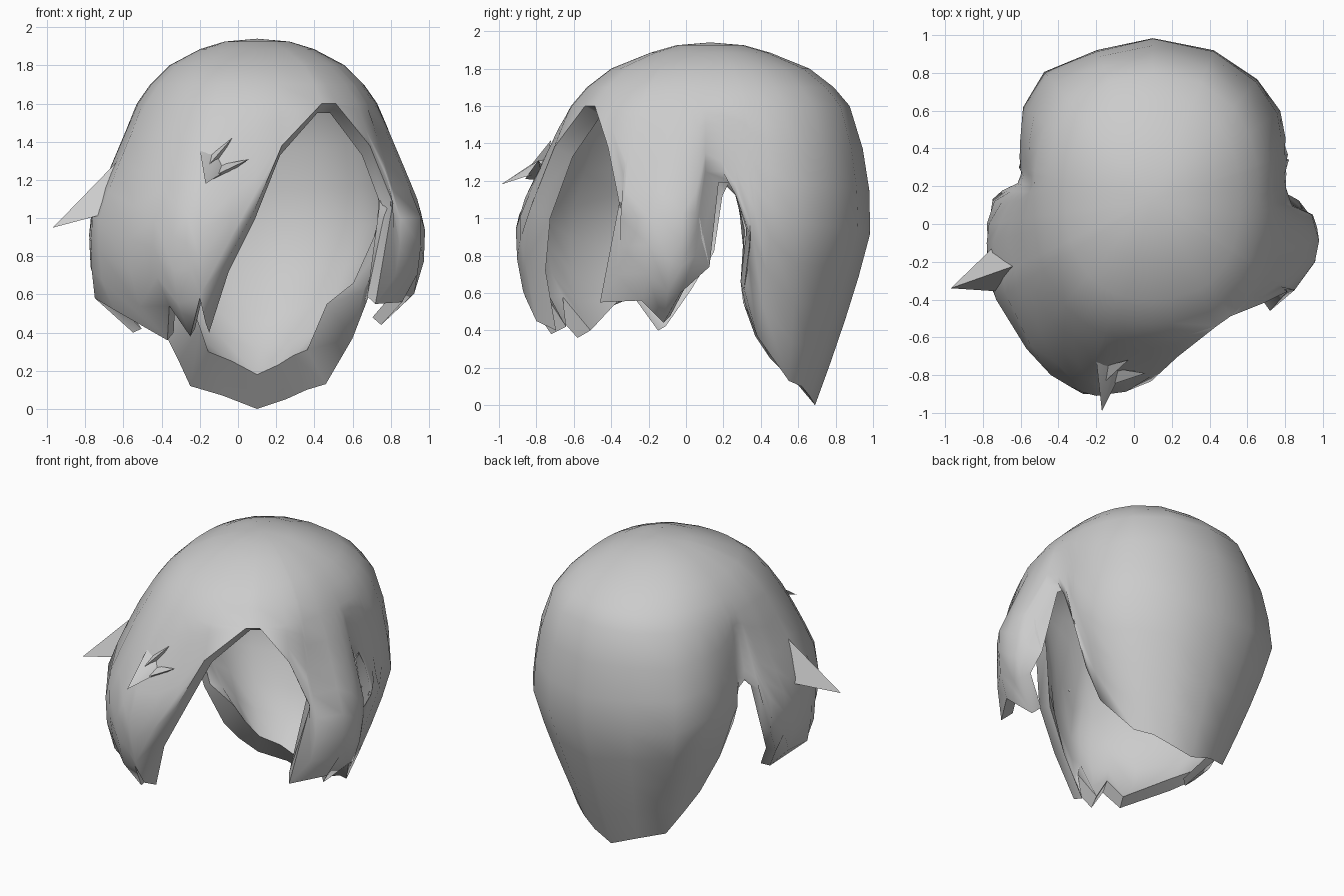
import bpy, bmesh, math
from mathutils import Vector

cube = bpy.data.objects.get("Cube")
if cube:
    bpy.data.objects.remove(cube, do_unlink=True)

GREY = (0.6, 0.6, 0.6, 1)
mat = bpy.data.materials.new("hair grey")
mat.use_nodes = True
mat.diffuse_color = GREY
bsdf = mat.node_tree.nodes["Principled BSDF"]
bsdf.inputs["Base Color"].default_value = GREY
bsdf.inputs["Roughness"].default_value = 0.8

CX, CY, TOP, BROW, GIRTH = 0.1, 0.13, 1.94, 1.6, 1.0   # crown position and ring heights
CROWN = [(1.925, .17, .18), (1.885, .30, .32), (1.80, .46, .53), (1.70, .56, .66), (BROW, .63, .745)]

# Strands around the head: girth x, girth y, hem z (and hem x, y where it ends below the girth)
face_opening = [(-.20, -.91, .45, -.17, -.80), (-.04, -.89, .77, -.06, -.86), (.09, -.85, 1.05),
                (.25, -.83, 1.38), (.53, -.72, 1.60), (.62, -.65, 1.60), (.78, -.50, 1.38), (.83, -.37, 1.08)]
left_lock = [(.85, -.35, .55, .72, -.46), (.96, -.20, .56, .86, -.24), (.98, -.09, .44, .75, -.12),
             (.97, -.02, .60, .92, -.03)]
left_notch = [(.95, .05, .80, .93, .05), (.90, .10, 1.25), (.85, .20, 1.25)]
left_ear = [(.82, .27, 1.12), (.82, .34, .90, .80, .345), (.82, .37, .62, .66, .31)]
nape = [(.81, .46, .37, .60, .38), (.78, .60, .13, .46, .55), (.66, .77, .10, .36, .62), (.43, .93, .05, .25, .66),
        (.10, 1.0, 0, .10, .69), (-.20, .93, .07, -.08, .66), (-.48, .81, .12, -.25, .58),
        (-.59, .62, .25, -.31, .45), (-.61, .45, .37, -.37, .37)]
right_ear = [(-.61, .35, .62, -.48, .31), (-.61, .30, .90, -.60, .33), (-.61, .27, 1.12)]
right_lock = [(-.65, .22, 1.17), (-.73, .18, 1.10), (-.75, .12, .80, -.75, .13),
              (-.78, 0, .60, -.70, 0), (-.78, -.10, .40, -.55, -.15), (-.77, -.30, .58, -.75, -.28)]
fringe = [(-.73, -.40, .52, -.65, -.42), (-.57, -.66, .36, -.37, -.58), (-.44, -.80, .54, -.36, -.74),
          (-.34, -.86, .38, -.25, -.72), (-.27, -.90, .58, -.20, -.86)]
# Each group: strands, brow-to-girth power, taper power, inward pull and offset of the rolled-in lip
groups = [(face_opening, .85, 3, 0, (0, .04, -.05)), (left_lock, .95, 4, 0, (0, .02, .04)),
          (left_notch, .9, 2, 0, (0, .07, -.06)), (left_ear, .7, 1.2, .03, (0, 0, .04)),
          (nape, .6, 1.2, .2, (0, 0, .18)), (right_ear, .7, 1.2, .03, (0, 0, .04)),
          (right_lock, 1, 4, 0, (0, .02, .02)), (fringe, .85, 4, 0, (0, .02, .04))]


def strand_point(strand, swell, taper, z, rx, ry):
    """Point on the hair surface along one strand at height z."""
    ex, ey, hz = strand[:3]
    dx, dy = ex - CX, ey - CY
    s = (abs(dx / rx) ** 2.4 + abs(dy / ry) ** 2.4) ** (-1 / 2.4)
    ring = Vector((CX + dx * s, CY + dy * s, z))
    if z >= BROW:
        return ring
    if z >= GIRTH:
        return ring.lerp(Vector((ex, ey, z)), ((BROW - z) / (BROW - GIRTH)) ** swell)
    t = ((GIRTH - z) / (GIRTH - hz)) ** taper
    return Vector((ex + (strand[3] - ex) * t, ey + (strand[4] - ey) * t, z))


def strand_loop(strand, swell, taper, pull, lip):
    """Outer points from crown to hem, then inner points from hem to crown."""
    hz = strand[2]
    rows = CROWN + [(BROW + (hz - BROW) * i / 7, *CROWN[-1][1:]) for i in range(1, 8)]
    outer = [strand_point(strand, swell, taper, *row) for row in rows]
    inner = []
    for i, p in enumerate(outer):
        k = i / (len(outer) - 1)
        s = 0.985 - 0.055 * k - pull * k ** 12
        q = Vector((CX + (p.x - CX) * s, CY + (p.y - CY) * s, p.z - 0.015 * (1 - k)))
        inner.append(q + Vector(lip) * k ** 8)
    return outer + inner[::-1]


def finish(bm, name):
    bmesh.ops.recalc_face_normals(bm, faces=bm.faces)
    me = bpy.data.meshes.new(name)
    bm.to_mesh(me)
    bm.free()
    me.materials.append(mat)
    ob = bpy.data.objects.new(name, me)
    bpy.context.collection.objects.link(ob)
    bpy.ops.object.select_all(action='DESELECT')
    ob.select_set(True)
    bpy.context.view_layer.objects.active = ob
    bpy.ops.object.shade_smooth_by_angle(angle=math.radians(75))


# Main hair shell with a rolled-in hem
bm = bmesh.new()
loops = [[bm.verts.new(p) for p in strand_loop(s, *shape)] for strands, *shape in groups for s in strands]
top_out = bm.verts.new((CX, CY, TOP))
top_in = bm.verts.new((CX, CY, TOP - 0.02))
for a, b in zip(loops, loops[1:] + loops[:1]):
    bm.faces.new((top_out, a[0], b[0]))
    bm.faces.new((top_in, b[-1], a[-1]))
    for i in range(len(a) - 1):
        bm.faces.new((a[i], a[i + 1], b[i + 1], b[i]))
finish(bm, "hair_shell")


# Loose pointed tufts
def tuft(name, tip, base):
    bm = bmesh.new()
    t = bm.verts.new(tip)
    ring = [bm.verts.new(p) for p in base]
    bm.faces.new(ring)
    for a, b in zip(ring, ring[1:] + ring[:1]):
        bm.faces.new((a, b, t))
    finish(bm, name)


tuft("side_tuft", (-.97, -.34, .95), [(-.63, -.22, 1.30), (-.70, -.08, 1.06), (-.67, -.36, 1.03)])
tuft("forehead_tuft", (-.17, -.99, 1.18), [(-.20, -.72, 1.36), (-.10, -.72, 1.35), (-.06, -.77, 1.25)])
tuft("forehead_tuft_side", (.06, -.79, 1.31), [(-.14, -.76, 1.27), (-.10, -.76, 1.20), (-.15, -.86, 1.21)])
tuft("forehead_tuft_upper", (-.03, -.72, 1.42), [(-.18, -.76, 1.30), (-.10, -.75, 1.30), (-.16, -.84, 1.27)])
